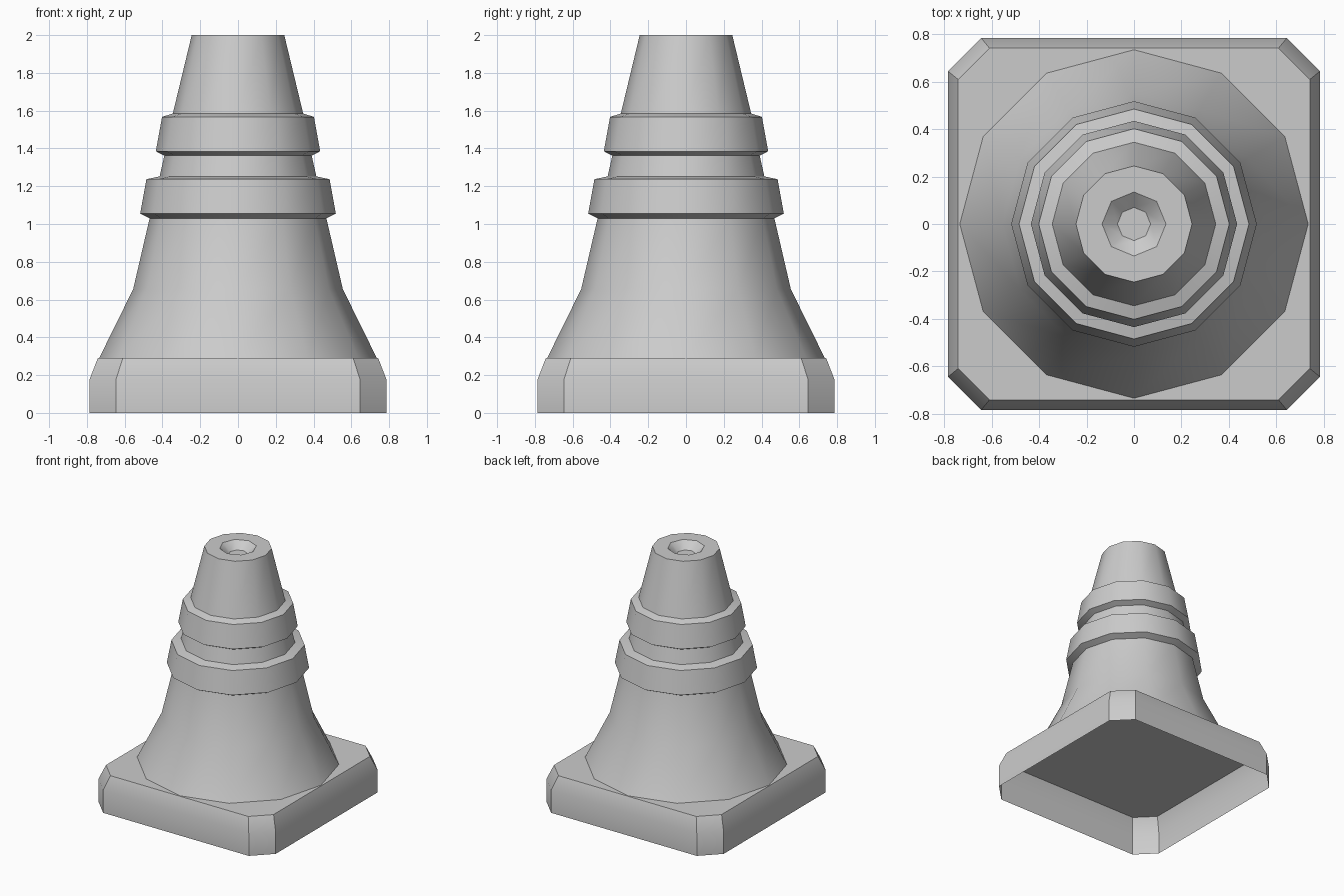
import bpy, bmesh
from math import cos, sin, pi, radians

if "Cube" in bpy.data.objects:
    bpy.data.objects.remove(bpy.data.objects["Cube"])


def ngon(r, z, n):
    return [(r * cos(2 * pi * i / n), r * sin(2 * pi * i / n), z) for i in range(n)]


def clipped_square(h, c, z):
    pts = [(h, -c), (h, c), (c, h), (-c, h), (-h, c), (-h, -c), (-c, -h), (c, -h)]
    return [(x, y, z) for x, y in pts]


def loft(bm, loops, cap=False):
    """Skin a stack of equal-sized loops; optionally cap the last one."""
    rings = [[bm.verts.new(p) for p in loop] for loop in loops]
    for a, b in zip(rings, rings[1:]):
        n = len(a)
        for i in range(n):
            j = (i + 1) % n
            bm.faces.new((a[i], a[j], b[j], b[i]))
    if cap:
        bm.faces.new(rings[-1])
    return rings


def ring_edges(bm, ring):
    return [bm.edges.get((ring[i - 1], ring[i])) for i in range(len(ring))]


def finish(name, bm):
    me = bpy.data.meshes.new(name)
    bm.to_mesh(me)
    bm.free()
    ob = bpy.data.objects.new(name, me)
    bpy.context.collection.objects.link(ob)
    bpy.ops.object.select_all(action='DESELECT')
    ob.select_set(True)
    bpy.context.view_layer.objects.active = ob
    bpy.ops.object.shade_smooth_by_angle(angle=radians(31))
    return ob


# Base plate: clipped square shell, bevelled on top and open underneath
bm = bmesh.new()
loft(bm, [clipped_square(0.785, 0.645, 0), clipped_square(0.785, 0.645, 0.18),
          clipped_square(0.742, 0.61, 0.29)], cap=True)
finish("base_plate", bm)

# Twelve-sided cone sections and collars, as (radius, height) profiles
sections = {
    "cone_skirt": [(0.735, 0.29), (0.555, 0.655), (0.468, 1.03)],
    "lower_collar": [(0.468, 1.03), (0.518, 1.055), (0.485, 1.237), (0.415, 1.252)],
    "cone_neck": [(0.415, 1.252), (0.39, 1.362)],
    "upper_collar": [(0.39, 1.362), (0.435, 1.385), (0.402, 1.567), (0.345, 1.585)],
}
for name, profile in sections.items():
    bm = bmesh.new()
    loft(bm, [ngon(r, z, 12) for r, z in profile])
    finish(name, bm)

# Cone tip with an eight-sided tapered recess in its flat top
bm = bmesh.new()
outer = loft(bm, [ngon(0.345, 1.585, 12), ngon(0.245, 2.0, 12)])[-1]
inner = loft(bm, [ngon(0.135, 2.0, 8), ngon(0.07, 1.945, 8)], cap=True)[0]
bmesh.ops.triangle_fill(bm, use_beauty=True, normal=(0, 0, 1),
                        edges=ring_edges(bm, outer) + ring_edges(bm, inner))
bmesh.ops.recalc_face_normals(bm, faces=bm.faces)
for f in bm.faces:
    f.normal_update()
if any(f.normal.z < -0.9 for f in bm.faces):
    bmesh.ops.reverse_faces(bm, faces=bm.faces)
finish("cone_tip", bm)
